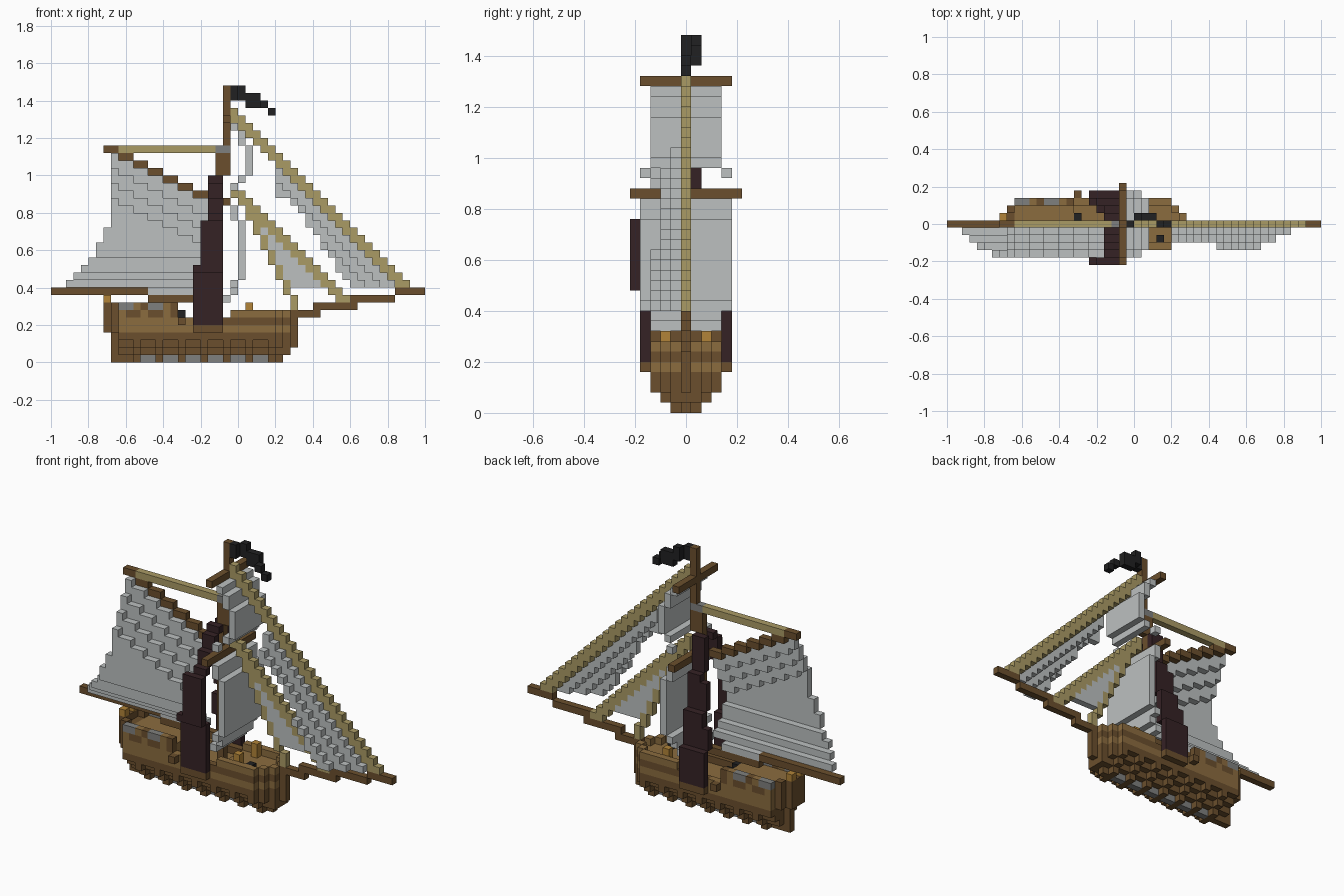
import bpy, bmesh
from mathutils import Vector

old = bpy.data.objects.get("Cube")
if old:
    bpy.data.objects.remove(old, do_unlink=True)

S = 0.04          # block size
parts = {}        # part name -> {cell: colour name}
taken = {}        # every filled cell -> part name

COLOURS = {
    "brown wood": "6b4f2d", "light wood": "8b6c3f", "rope khaki": "aa9b65",
    "sail grey": "bcc0c0", "dark shroud": "352225", "flag black": "212122",
    "lantern orange": "b28438", "stone grey": "7f807e",
}


def linear(code):
    vals = [int(code[n:n + 2], 16) / 255 for n in (0, 2, 4)]
    return [v / 12.92 if v <= 0.04045 else ((v + 0.055) / 1.055) ** 2.4 for v in vals] + [1]


mats = {}
for label, code in COLOURS.items():
    m = bpy.data.materials.new(label)
    m.use_nodes = True
    m.diffuse_color = linear(code)
    m.node_tree.nodes["Principled BSDF"].inputs["Base Color"].default_value = linear(code)
    mats[label] = m


def put(part, colour, i, j, k):
    """Fill one block, unless another part already holds it."""
    if (i, j, k) not in taken:
        taken[i, j, k] = part
        parts.setdefault(part, {})[i, j, k] = colour


def box(part, colour, i, j, k):
    """Fill inclusive ranges given as a number or a pair."""
    spans = [(r, r) if isinstance(r, int) else r for r in (i, j, k)]
    for a in range(spans[0][0], spans[0][1] + 1):
        for b in range(spans[1][0], spans[1][1] + 1):
            for c in range(spans[2][0], spans[2][1] + 1):
                put(part, colour, a, b, c)


# Deck fittings
for s in (-1, 1):
    box("stern_lantern", "lantern orange", 7, s, 8)
    box("side_cannon", "brown wood", 17, 4 * s, 5)
    box("deck_shot", "flag black", 17, s, 6)
    box("bow_crate", "lantern orange", 26, 2 * s, (6, 7))
box("bow_cannon", "flag black", 28, -2, 6)

# Hull: half width by height, narrowing at both ends
def half_width(i, k):
    w = min(3, k + 1)
    if k < 3 and i % 3 != 2:
        w -= 1                      # only the ribs stand out
    if i >= 29:
        w = min(w, 32 - i)
    if i <= 8:
        w = min(w, i - 6)
    return w


def hull_colour(i, j, k, rail):
    if k == 0 and i % 3 != 2 and 12 <= i <= 28:
        return "stone grey"
    if k < 4 or i <= 8 or i >= 32:
        return "brown wood"
    if not rail:
        return "light wood"
    if k == 7:
        return ("brown wood", "stone grey", "stone grey", "light wood")[i % 4]
    if i < 19:
        return "brown wood" if k == 6 and i % 3 else "light wood"
    return "brown wood" if k == 5 else "light wood"


for i in range(7, 33):
    deck, rim = (6, 7) if i < 17 else (4, 5) if i < 24 else (5, 6)
    bottom = 4 if i < 9 else max(0, i - 30)
    for k in range(bottom, rim + 1):
        w = half_width(i, k)
        for j in range(-w, w + 1):
            rail = abs(j) == w or i == 7
            if k <= deck or rail:
                put("hull", hull_colour(i, j, k, rail), i, j, k)
box("rudder", "brown wood", 8, 0, (0, 3))

# Bowsprit rising in steps
for i0, i1, k in ((32, 35, 6), (35, 40, 7), (40, 45, 8), (46, 49, 9)):
    box("bowsprit", "brown wood", (i0, i1), 0, k)

# Mast, yards, boom and gaff
box("mast_cap", "stone grey", (22, 23), 0, 28)
box("lower_mast", "brown wood", 22, 0, (4, 27))
box("top_mast", "brown wood", 23, 0, (25, 36))
box("lower_yard", "brown wood", 23, (-5, 5), 21)
box("upper_yard", "brown wood", 23, (-4, 4), 32)
box("boom", "brown wood", (0, 12), 0, 9)
box("boom", "brown wood", (13, 21), 0, 8)
for n in range(7):
    box("gaff", "brown wood", (7 + 2 * n, 8 + 2 * n), 0, 28 - n)
box("topping_lift", "rope khaki", (9, 21), 0, 28)

# Shrouds on both sides, leaning in towards the mast
for k in range(5, 25):
    aft = 19 if k < 13 else 20 if k < 19 else 21
    near = -4 if k < 12 else -5 if k < 19 else max(-4, min(-1, k // 2 * 1 - 13))
    far = 4 - (k - 5) // 5
    box("near_shroud", "dark shroud", (aft, 22), near, k)
    box("far_shroud", "dark shroud", (aft, 22), far, k)
for s in (-1, 1):
    box("channel", "brown wood", (19, 22), 4 * s, 4)

# Stays, two blocks deep
for n in range(24):
    box("fore_stay", "rope khaki", 24 + n, 0, (32 - n if n < 23 else 10, 33 - n))
for n in range(16):
    box("inner_stay", "rope khaki", 24 + n, 0, (max(8, 22 - n), 23 - n))
for n in range(9):
    top = 23 - 2 * n
    if top >= 7:
        box("bow_stay", "rope khaki", 25 + n, 0, (max(7, top - 2), top - 1))

# Main sail: bulges to one side below the gaff and flattens at the boom
box("main_sail", "sail grey", (13, 18), 0, 9)
for k in range(10, 28):
    aft = 8 if k > 17 else 7 if k > 15 else 6 if k > 13 else k - 8
    for i in range(aft, 21):
        drop = 28 - (i - 7) // 2 - k
        if drop > 0:
            bulge = min(4, (drop + 1) // 2, 3 if k == 13 else k - 9)
            put("main_sail", "sail grey", i, -bulge, k)

# Square sails, bellied forward
for i, k0, k1 in ((24, 19, 20), (25, 11, 18), (24, 9, 10), (23, 8, 8)):
    w = 4 if k0 > 9 else 3
    box("lower_square_sail", "sail grey", i, (-w, w), (k0, k1))
for s in (-1, 1):
    box("lower_square_sail", "sail grey", 24, 4 * s, 10)
    box("upper_square_sail", "sail grey", 24, 4 * s, 23)
for i, k0, k1 in ((24, 31, 31), (25, 29, 30), (26, 25, 28), (25, 24, 24)):
    box("upper_square_sail", "sail grey", i, (-3, 3), (k0, k1))

# Jib hanging under the fore stay, and the small sail under the inner stay
for i in range(30, 47):
    for k in range(10, 26):
        drop = 57 - i - k
        left = 32 + max(0, 21 - k) * 0.65 if k < 22 else 30
        if drop > 0 and i >= left:
            put("jib", "sail grey", i, -min(3, drop // 2), k)
for i in range(25, 37):
    for k in range(10, 23):
        if 2 * (i - 25) + k > 22 and i + k < 47 and i + k > 41:
            put("inner_sail", "sail grey", i, 0, k)

# Waving flag
for i0, i1, j, k0, k1 in ((24, 24, 0, 35, 36), (25, 25, 1, 35, 36), (26, 27, 1, 34, 35),
                          (28, 28, 0, 34, 34), (29, 29, 0, 33, 33)):
    box("flag", "flag black", (i0, i1), j, (k0, k1))

# Turn each part into a mesh of its exposed block faces
for part, cells in parts.items():
    used = sorted(set(cells.values()))
    bm = bmesh.new()
    corners = {}

    def corner(p):
        key = tuple(round(2 * c) for c in p)
        if key not in corners:
            x, y, z = p
            corners[key] = bm.verts.new((x * S - 1, y * S, z * S))
        return corners[key]

    for cell, colour in cells.items():
        centre = Vector(cell) + Vector((0.5, 0, 0.5))
        for axis in range(3):
            for sign in (-1, 1):
                n = Vector((0, 0, 0))
                n[axis] = sign
                if tuple(int(c) for c in Vector(cell) + n) in taken:
                    continue
                u = Vector((0, 0, 0))
                u[(axis + 1) % 3] = 1
                v = n.cross(u)
                ring = [centre + (n + a * u + b * v) / 2
                        for a, b in ((-1, -1), (1, -1), (1, 1), (-1, 1))]
                face = bm.faces.new([corner(p) for p in ring])
                face.material_index = used.index(colour)
    mesh = bpy.data.meshes.new(part)
    bm.to_mesh(mesh)
    bm.free()
    for colour in used:
        mesh.materials.append(mats[colour])
    bpy.context.collection.objects.link(bpy.data.objects.new(part, mesh))
